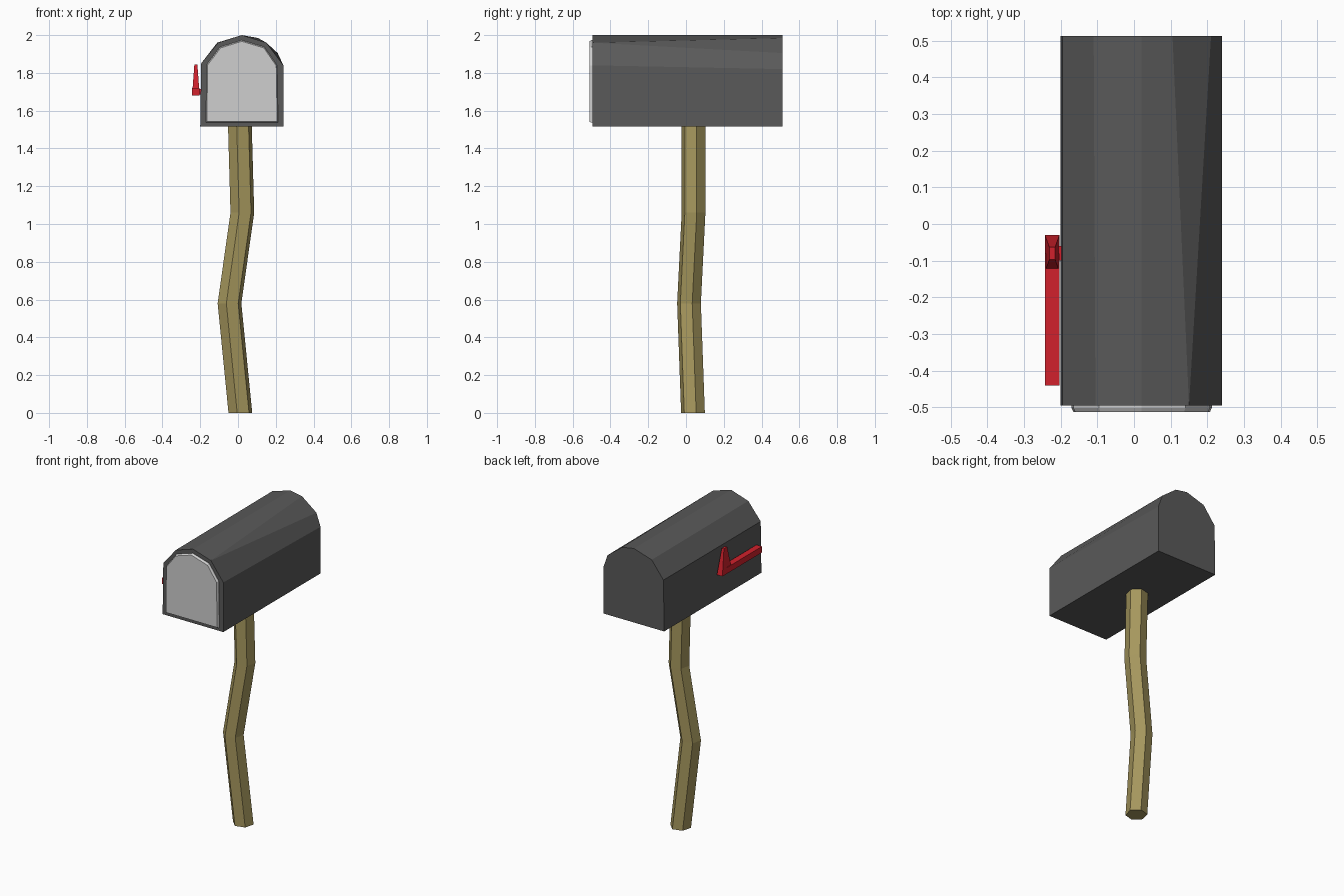
import bpy, bmesh, math
from mathutils import Vector

cube = bpy.data.objects.get("Cube")
if cube:
    bpy.data.objects.remove(cube, do_unlink=True)


def material(name, rgb):
    m = bpy.data.materials.new(name)
    m.use_nodes = True
    m.diffuse_color = (*rgb, 1)
    m.node_tree.nodes["Principled BSDF"].inputs["Base Color"].default_value = (*rgb, 1)
    return m


dark_grey = material("dark grey", (0.1, 0.1, 0.1))
light_grey = material("light grey", (0.62, 0.62, 0.62))
red = material("red", (0.64, 0.015, 0.025))
wood = material("wood", (0.38, 0.31, 0.11))


def loft(name, rings, mat):
    """Join rings of equal point count with flat faces and cap both ends."""
    bm = bmesh.new()
    loops = [[bm.verts.new(p) for p in ring] for ring in rings]
    n = len(loops[0])
    for a, b in zip(loops, loops[1:]):
        for i in range(n):
            j = (i + 1) % n
            bm.faces.new((a[i], a[j], b[j], b[i]))
    bm.faces.new(loops[0])
    bm.faces.new(loops[-1])
    bmesh.ops.remove_doubles(bm, verts=bm.verts, dist=0.0005)
    bmesh.ops.recalc_face_normals(bm, faces=bm.faces)
    mesh = bpy.data.meshes.new(name)
    bm.to_mesh(mesh)
    bm.free()
    mesh.materials.append(mat)
    obj = bpy.data.objects.new(name, mesh)
    bpy.context.collection.objects.link(obj)
    return obj


def upright(points, y):
    return [(x, y, z) for x, z in points]


def rect(x0, x1, y0, y1, z):
    return [(x0, y0, z), (x1, y0, z), (x1, y1, z), (x0, y1, z)]


# Box body: slightly uneven arch, with one more facet at the back
front = [(-0.2, 1.515), (0.24, 1.515), (0.24, 1.84), (0.15, 1.96), (0.15, 1.96),
         (0.02, 2.0), (-0.105, 1.96), (-0.195, 1.85)]
back = [(-0.2, 1.515), (0.24, 1.515), (0.24, 1.82), (0.21, 1.905), (0.105, 1.985),
        (0.02, 2.0), (-0.11, 1.96), (-0.195, 1.85)]
loft("box_body", [upright(front, -0.495), upright(back, 0.512)], dark_grey)

# Door plate on the front
door = [(-0.17, 1.537), (0.212, 1.537), (0.207, 1.84), (0.14, 1.937),
        (0.02, 1.973), (-0.095, 1.937), (-0.165, 1.845)]
centre = Vector((0.02, 1.74))
inner = [tuple(centre + (Vector(p) - centre) * 0.975) for p in door]
loft("door", [upright(door, -0.48), upright(door, -0.502), upright(inner, -0.512)], light_grey)

# Flag: level arm and tapered upright at its rear end
loft("flag_arm", [rect(-0.243, -0.203, -0.44, -0.08, z) for z in (1.68, 1.72)], red)
loft("flag_tip", [rect(-0.243, -0.203, -0.13, -0.03, 1.68),
                  rect(-0.231, -0.215, -0.097, -0.063, 1.845)], red)
loft("flag_pivot", [rect(-0.23, -0.19, -0.1, -0.06, z) for z in (1.685, 1.715)], red)

# Crooked six-sided post
path = [(0.0125, 0.037, 0), (-0.045, 0.016, 0.58), (0.023, 0.04, 1.06), (0.01, 0.04, 1.52)]
angles = [math.radians(15 + 60 * i) for i in range(6)]
loft("post", [[(x + 0.065 * math.cos(a), y + 0.065 * math.sin(a), z) for a in angles]
              for x, y, z in path], wood)
